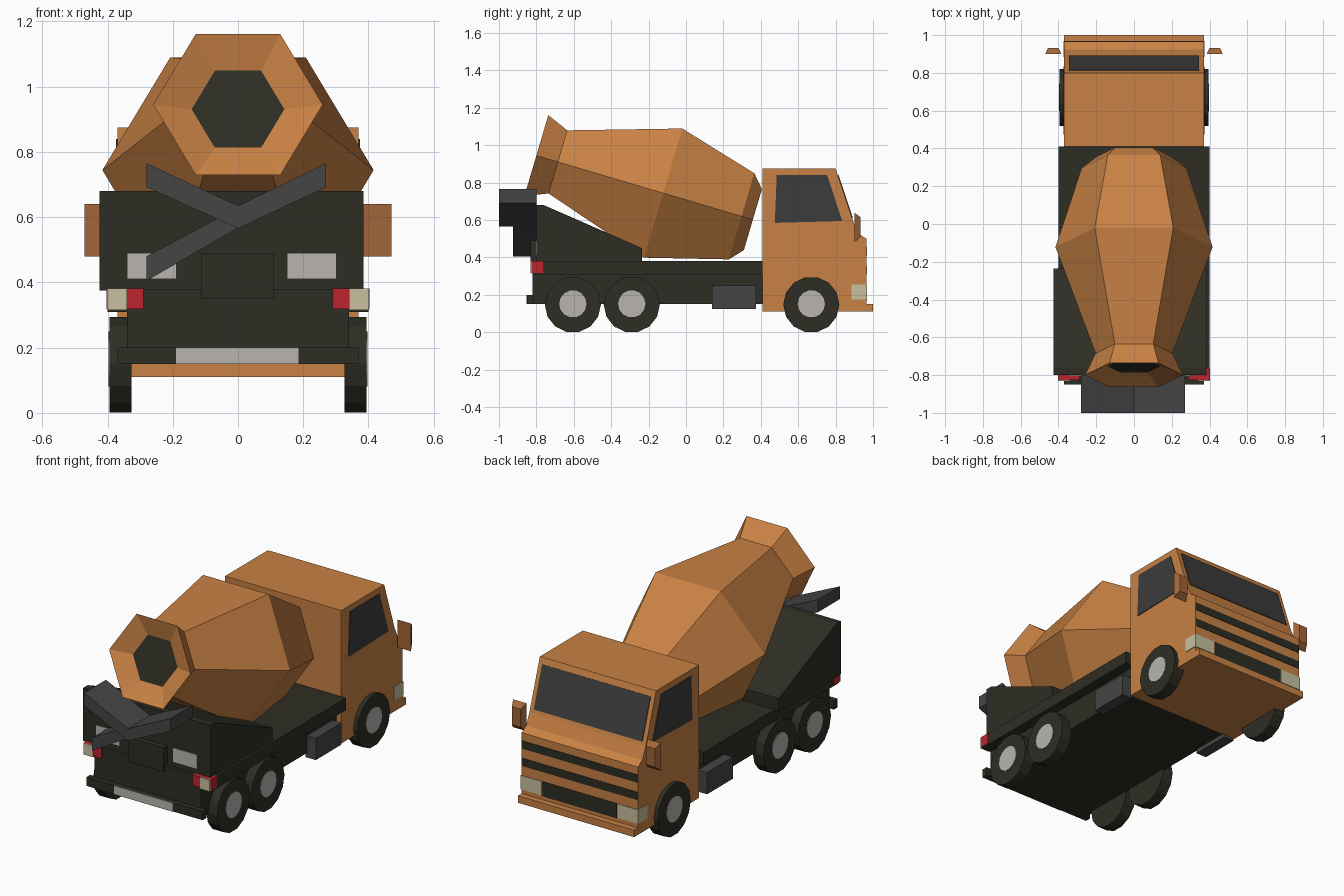
import bpy, bmesh, math
from mathutils import Vector

if "Cube" in bpy.data.objects:
    bpy.data.objects.remove(bpy.data.objects["Cube"])


def material(name, r, g, b):
    m = bpy.data.materials.new(name)
    m.diffuse_color = (r, g, b, 1)
    m.use_nodes = True
    m.node_tree.nodes["Principled BSDF"].inputs["Base Color"].default_value = m.diffuse_color
    return m


ORANGE = material("orange paint", 0.58, 0.22, 0.058)
BROWN = material("mirror brown", 0.36, 0.13, 0.04)
DARK = material("dark olive", 0.027, 0.027, 0.018)
GLASS = material("window grey", 0.045, 0.045, 0.045)
GREY = material("steel grey", 0.06, 0.06, 0.062)
PALE = material("pale grey", 0.48, 0.46, 0.43)
CREAM = material("cream lamp", 0.58, 0.53, 0.34)
RED = material("red lamp", 0.5, 0.017, 0.027)


def finish(name, bm, *mats):
    bmesh.ops.recalc_face_normals(bm, faces=bm.faces[:])
    me = bpy.data.meshes.new(name)
    bm.to_mesh(me)
    bm.free()
    for m in mats:
        me.materials.append(m)
    ob = bpy.data.objects.new(name, me)
    bpy.context.collection.objects.link(ob)
    return ob


def extrude(name, pts, vec, mat):
    """Polygon of 3D points pushed along a vector into a solid."""
    bm = bmesh.new()
    f = bm.faces.new([bm.verts.new(p) for p in pts])
    ext = bmesh.ops.extrude_face_region(bm, geom=[f], use_keep_orig=True)
    vs = [v for v in ext["geom"] if isinstance(v, bmesh.types.BMVert)]
    bmesh.ops.translate(bm, verts=vs, vec=Vector(vec))
    return finish(name, bm, mat)


def side_profile(name, yz, x0, x1, mat):
    return extrude(name, [(x0, y, z) for y, z in yz], (x1 - x0, 0, 0), mat)


def front_profile(name, xz, y0, y1, mat):
    return extrude(name, [(x, y0, z) for x, z in xz], (0, y1 - y0, 0), mat)


def box(name, x0, x1, y0, y1, z0, z1, mat):
    return side_profile(name, [(y0, z0), (y1, z0), (y1, z1), (y0, z1)], x0, x1, mat)


def disc(name, x0, x1, y, z, r, n, mat):
    a = [2 * math.pi * (i + 0.5) / n for i in range(n)]
    return side_profile(name, [(y + r * math.sin(t), z - r * math.cos(t)) for t in a], x0, x1, mat)


# Cab with bumper
side_profile("cab", [(0.41, 0.11), (0.965, 0.11), (0.965, 0.50), (0.925, 0.525),
                     (0.895, 0.59), (0.80, 0.875), (0.41, 0.875)], -0.37, 0.37, ORANGE)
box("front_bumper", -0.37, 0.37, 0.81, 1.0, 0.11, 0.15, ORANGE)

# Windscreen on the sloped face
extrude("windscreen", [(-0.345, 0.812, 0.84), (0.345, 0.812, 0.84),
                       (0.345, 0.888, 0.61), (-0.345, 0.888, 0.61)], (0, 0.004, 0.0015), GLASS)

# Grille stripes
for i, (w, z0, z1) in enumerate([(0.367, 0.41, 0.455), (0.367, 0.31, 0.355), (0.235, 0.17, 0.255)]):
    box(f"grille_stripe_{i + 1}", -w, w, 0.964, 0.968, z0, z1, DARK)

# Chassis
box("deck", -0.40, 0.40, -0.82, 0.41, 0.31, 0.38, DARK)
box("frame", -0.34, 0.34, -0.82, 0.41, 0.15, 0.31, DARK)
box("rear_bumper", -0.37, 0.37, -0.85, -0.815, 0.15, 0.20, DARK)
box("rear_plate", -0.19, 0.185, -0.854, -0.85, 0.15, 0.20, PALE)

# Rear drum support, set slightly off centre
side_profile("drum_support", [(-0.80, 0.375), (-0.235, 0.375), (-0.235, 0.45),
                              (-0.76, 0.68), (-0.80, 0.68)], -0.425, 0.385, DARK)
box("rear_hatch", -0.113, 0.11, -0.832, -0.79, 0.35, 0.49, DARK)
for label, x in (("left", -0.265), ("right", 0.226)):
    box(f"work_lamp_{label}", x - 0.076, x + 0.076, -0.805, -0.80, 0.41, 0.49, PALE)

# Chutes: V-shaped trough and the lower slide
front_profile("chute", [(-0.28, 0.765), (0, 0.635), (0.27, 0.765), (0.27, 0.692),
                        (0, 0.565), (-0.28, 0.692)], -1.0, -0.80, GREY)
front_profile("lower_chute", [(-0.28, 0.48), (0, 0.63), (0.05, 0.59), (0, 0.567),
                              (-0.28, 0.405)], -0.925, -0.80, GREY)

# Parts found on both sides
for label, s in (("left", -1), ("right", 1)):
    for pos, y in (("rear", -0.605), ("middle", -0.29), ("front", 0.67)):
        disc(f"{pos}_wheel_{label}", s * 0.327, s * 0.394, y, 0.148, 0.15, 14, DARK)
        disc(f"{pos}_hub_{label}", s * 0.39, s * 0.397, y, 0.152, 0.073, 14, PALE)
    box(f"side_tank_{label}", s * 0.33, s * 0.397, 0.14, 0.375, 0.125, 0.25, GREY)
    extrude(f"side_window_{label}", [(s * 0.369, y, z) for y, z in
            ((0.475, 0.585), (0.485, 0.84), (0.755, 0.84), (0.835, 0.595))], (s * 0.005, 0, 0), GLASS)
    box(f"headlamp_{label}", s * 0.24, s * 0.374, 0.885, 0.969, 0.175, 0.255, CREAM)
    box(f"tail_lamp_{label}", s * 0.29, s * 0.403, -0.826, -0.765, 0.318, 0.381, RED)
    box(f"reverse_lamp_{label}", s * 0.34, s * 0.402, -0.831, -0.825, 0.315, 0.381, CREAM)
    # Mirror: plate tapering towards the front of the truck
    bm = bmesh.new()
    for x0, x1, y, z0, z1 in ((0.385, 0.47, 0.90, 0.48, 0.64), (0.40, 0.455, 0.933, 0.51, 0.615)):
        for p in ((x0, z0), (x1, z0), (x1, z1), (x0, z1)):
            bm.verts.new((s * p[0], y, p[1]))
    bmesh.ops.convex_hull(bm, input=bm.verts[:])
    bmesh.ops.dissolve_limit(bm, angle_limit=0.01, verts=bm.verts[:], edges=bm.edges[:])
    finish(f"mirror_{label}", bm, BROWN)

# Six-sided mixing drum: rings (distance along tilted axis, apothem), starting inside the mouth
axis = Vector((0, 0.959, -0.284))
up = Vector((0, 0.284, 0.959))
mouth = Vector((0, -0.80, 0.945))
rings = [(0.05, 0.123), (0, 0.225), (0.12, 0.176), (0.707, 0.36), (1.144, 0.24), (1.207, 0.17)]
bm = bmesh.new()
loops = []
for dist, apothem in rings:
    r = apothem / math.cos(math.pi / 6)
    loops.append([bm.verts.new(mouth + axis * dist + up * (r * math.sin(k * math.pi / 3))
                               + Vector((r * math.cos(k * math.pi / 3), 0, 0))) for k in range(6)])
for a, b in zip(loops, loops[1:]):
    for k in range(6):
        bm.faces.new((a[k], a[(k + 1) % 6], b[(k + 1) % 6], b[k]))
bm.faces.new(loops[0]).material_index = 1
bm.faces.new(loops[-1])
finish("mixing_drum", bm, ORANGE, DARK)
